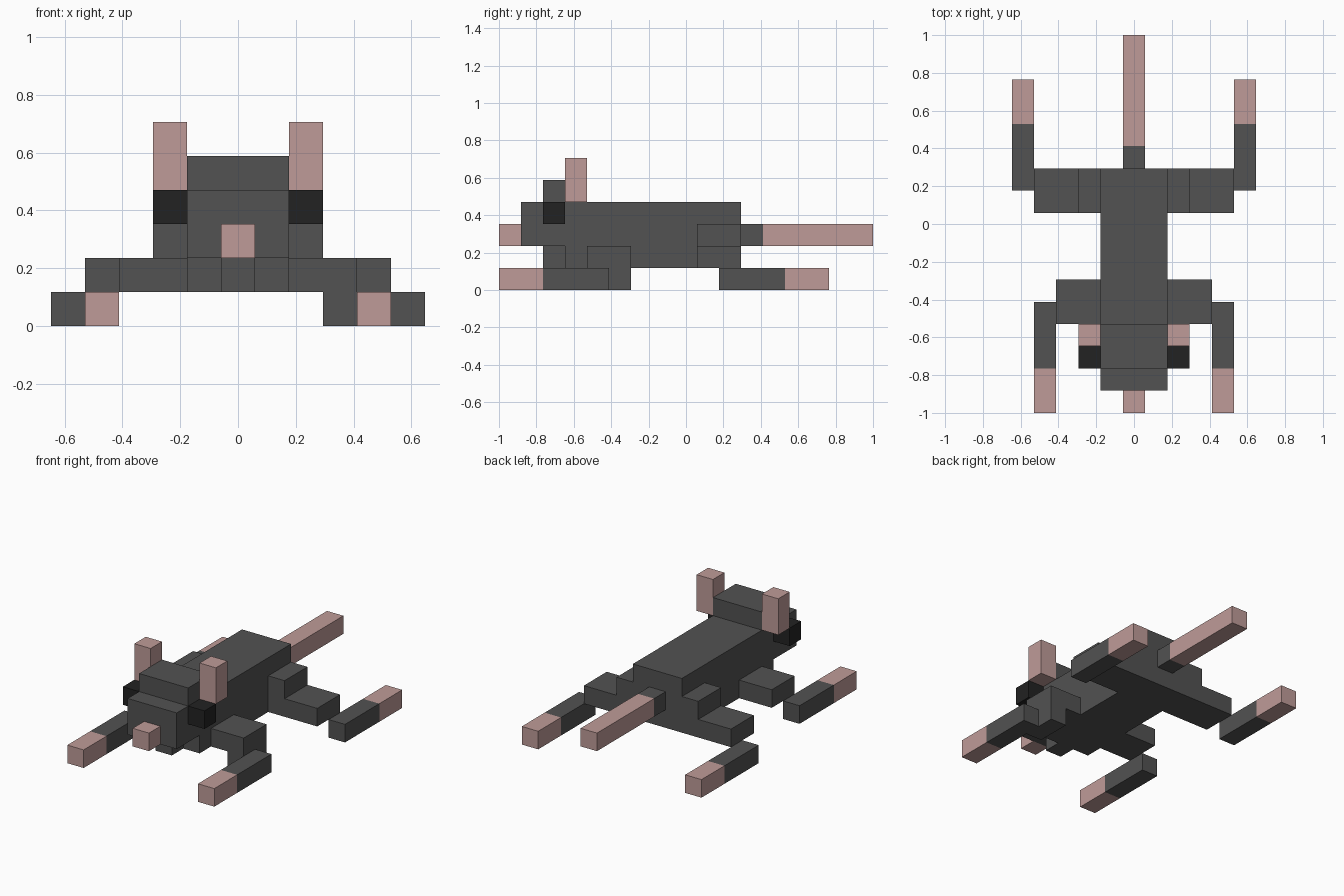
import bpy
import bmesh
from mathutils import Vector

cube = bpy.data.objects.get("Cube")
if cube:
    bpy.data.objects.remove(cube, do_unlink=True)

U = 2 / 17  # one block; the model is 17 blocks long


def material(name, rgb):
    m = bpy.data.materials.new(name)
    m.use_nodes = True
    colour = (*rgb, 1)
    m.diffuse_color = colour
    m.node_tree.nodes["Principled BSDF"].inputs["Base Color"].default_value = colour
    return m


FUR = material("dark_grey_fur", (0.084, 0.084, 0.084))
SKIN = material("pink_skin", (0.52, 0.33, 0.315))
EYE = material("black_eye", (0.016, 0.016, 0.016))


def box(name, mat, x, y, z):
    """Box from block ranges; y is counted back from the nose tip."""
    lo = Vector((x[0], y[0] - 8.5, z[0])) * U
    hi = Vector((x[1], y[1] - 8.5, z[1])) * U
    bm = bmesh.new()
    bmesh.ops.create_cube(bm, size=1)
    bmesh.ops.scale(bm, vec=hi - lo, verts=bm.verts)
    bmesh.ops.translate(bm, vec=(lo + hi) / 2, verts=bm.verts)
    mesh = bpy.data.meshes.new(name)
    bm.to_mesh(mesh)
    bm.free()
    mesh.materials.append(mat)
    ob = bpy.data.objects.new(name, mesh)
    bpy.context.collection.objects.link(ob)
    return ob


def pair(name, mat, x, y, z):
    """Left (+x) and right (-x) copies of a box."""
    box("left_" + name, mat, x, y, z)
    box("right_" + name, mat, (-x[1], -x[0]), y, z)


# Body and head
box("body", FUR, (-1.5, 1.5), (3, 11), (1, 4))
box("head", FUR, (-1.5, 1.5), (1, 3), (2, 4))
box("crown", FUR, (-1.5, 1.5), (2, 4), (4, 5))
box("jaw", FUR, (-0.5, 0.5), (2, 3), (1, 2))
box("nose", SKIN, (-0.5, 0.5), (0, 1), (2, 3))
pair("eye", EYE, (1.5, 2.5), (2, 3), (3, 4))
pair("ear", SKIN, (1.5, 2.5), (3, 4), (4, 6))

# Tail
box("tail_base", FUR, (-0.5, 0.5), (11, 12), (2, 3))
box("tail", SKIN, (-0.5, 0.5), (12, 17), (2, 3))

# Front legs, with a lower support on the left one only
pair("front_leg", FUR, (1.5, 3.5), (4, 6), (1, 2))
pair("front_foot", FUR, (3.5, 4.5), (2, 5), (0, 1))
pair("front_toes", SKIN, (3.5, 4.5), (0, 2), (0, 1))
box("left_front_shin", FUR, (2.5, 3.5), (4, 6), (0, 1))

# Rear legs, feet trailing backwards
pair("hip", FUR, (1.5, 2.5), (9, 11), (2, 3))
pair("rear_leg", FUR, (1.5, 4.5), (9, 11), (1, 2))
pair("rear_foot", FUR, (4.5, 5.5), (10, 13), (0, 1))
pair("rear_toes", SKIN, (4.5, 5.5), (13, 15), (0, 1))
